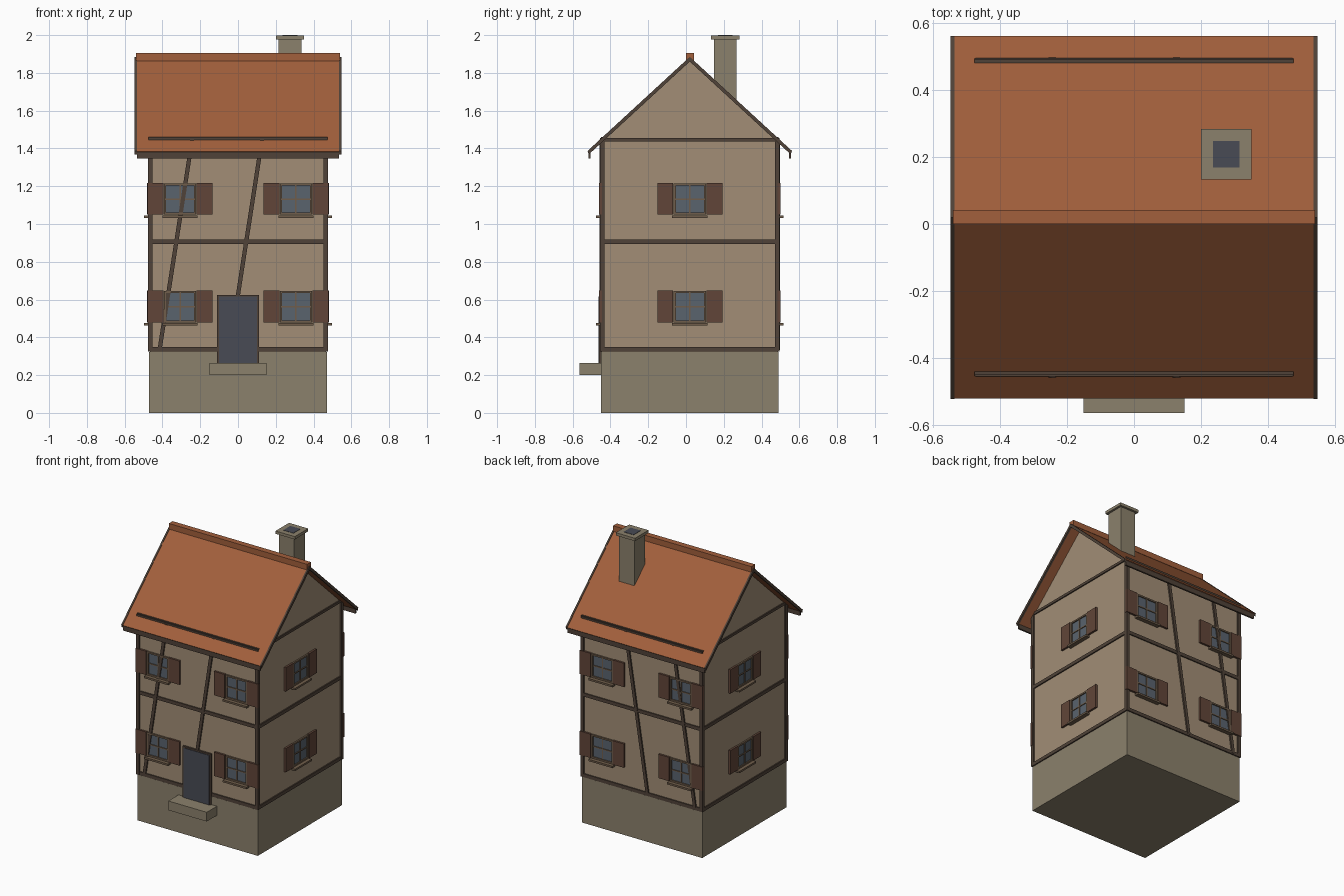
import bpy, bmesh
from math import radians, atan2, hypot
from mathutils import Matrix, Vector

if "Cube" in bpy.data.objects:
    bpy.data.objects.remove(bpy.data.objects["Cube"])

CY = 0.02          # the house sits slightly back of the step
R = 0.467          # half width of the walls


def mat(name, r, g, b):
    m = bpy.data.materials.new(name)
    m.diffuse_color = (r, g, b, 1)
    m.use_nodes = True
    m.node_tree.nodes["Principled BSDF"].inputs["Base Color"].default_value = m.diffuse_color
    return m


PLASTER = mat("plaster", .36, .27, .18)
TILE = mat("tile", .36, .115, .045)
TIMBER = mat("timber", .08, .055, .04)
SHUTTER = mat("shutter_brown", .12, .06, .04)
STONE = mat("stone", .26, .22, .15)
SLATE = mat("slate", .065, .07, .09)
GLASS = mat("glass_grey", .10, .125, .155)
FRAME = mat("frame_brown", .16, .11, .07)


def finish(name, bm, material, matrix=Matrix()):
    bmesh.ops.recalc_face_normals(bm, faces=bm.faces)
    me = bpy.data.meshes.new(name)
    bm.to_mesh(me)
    bm.free()
    me.materials.append(material)
    ob = bpy.data.objects.new(name, me)
    ob.matrix_world = matrix
    bpy.context.collection.objects.link(ob)
    return ob


def box(name, material, x, y, z, matrix=Matrix()):
    """Box from (min, max) ranges."""
    bm = bmesh.new()
    size = [r[1] - r[0] for r in (x, y, z)]
    mid = [(r[1] + r[0]) / 2 for r in (x, y, z)]
    bmesh.ops.create_cube(bm, size=1, matrix=Matrix.Translation(mid) @ Matrix.Diagonal((*size, 1)))
    return finish(name, bm, material, matrix)


def prism(name, material, profile, x0, x1):
    """Extrude a (y, z) profile along x; y is measured from the house centre."""
    bm = bmesh.new()
    face = bm.faces.new([bm.verts.new((x0, y + CY, z)) for y, z in profile])
    ext = bmesh.ops.extrude_face_region(bm, geom=[face])
    bmesh.ops.translate(bm, vec=(x1 - x0, 0, 0),
                        verts=[v for v in ext["geom"] if isinstance(v, bmesh.types.BMVert)])
    return finish(name, bm, material)


def side(deg):
    """Matrix that turns a front-facing part to another wall."""
    return Matrix.Translation((0, CY, 0)) @ Matrix.Rotation(radians(deg), 4, 'Z')


def on_wall(name, material, deg, u, d, z):
    """Box on a wall: u along the wall, d outward from the house centre."""
    return box(name, material, u, (-d[1], -d[0]), z, side(deg))


def brace(name, deg, a, b, w=0.022):
    (u0, z0), (u1, z1) = a, b
    m = side(deg) @ Matrix.Translation((u0, 0, z0)) @ Matrix.Rotation(-atan2(z1 - z0, u1 - u0), 4, 'Y')
    return box(name, TIMBER, (0, hypot(u1 - u0, z1 - z0)), (-.477, -.46), (-w / 2, w / 2), m)


def window(name, deg, u, z):
    def part(n, m, du, d, dz):
        on_wall(f"{name}_{n}", m, deg, (u + du[0], u + du[1]), d, (z + dz[0], z + dz[1]))
    w, h, t = .085, .083, .011
    part("glass", GLASS, (-w + t, w - t), (.455, .470), (-h + t, h - t))
    for s in (-1, 1):
        part("frame_side", FRAME, sorted((s * w, s * (w - t))), (.455, .478), (-h, h))
        part("frame_rail", FRAME, (-w + t, w - t), (.455, .478), sorted((s * h, s * (h - t))))
        part("shutter", SHUTTER, sorted((s * .172, s * .088)), (.465, .481), (-.083, .085))
    part("mullion", FRAME, (-.004, .004), (.46, .475), (-h + t, h - t))
    part("crossbar", FRAME, (-w + t, w - t), (.46, .475), (-.004, .004))
    part("sill", FRAME, (-.093, .093), (.46, .497), (-.1, -.087))


# stone base and plastered walls with gables
box("stone_base", STONE, (-.47, .47), (CY - .47, CY + .47), (0, .323))
prism("walls", PLASTER, [(-R, .323), (R, .323), (R, 1.435), (0, 1.866), (-R, 1.435)], -R, R)

# timber frame
for deg in (0, 90, 180, 270):
    for n, z, h in (("bottom", .338, .024), ("middle", .907, .024), ("top", 1.447, .018)):
        on_wall(f"beam_{n}_{deg}", TIMBER, deg, (-.473, .473), (.455, .475), (z - h / 2, z + h / 2))
    s = side(deg)
    box(f"corner_post_{deg}", TIMBER, (.452, .476), (-.476, -.452), (.326, 1.44), s)
for deg, s in ((0, 1), (180, -1)):
    for u in (-.415, -.045):
        brace(f"brace_{deg}", deg, (s * u, .335), (s * (u + .172), 1.445))

# windows on all four walls
for floor, z in (("lower", .562), ("upper", 1.132)):
    for deg in (0, 180):
        for u in (-.307, .307):
            window(f"window_{floor}_{deg}", deg, u, z)
    for deg in (90, 270):
        window(f"window_{floor}_{deg}", deg, 0, z)

# door and step
on_wall("door_frame", TIMBER, 0, (-.11, .11), (.45, .480), (.265, .625))
on_wall("door_panel", SLATE, 0, (-.1, .1), (.46, .484), (.265, .615))
on_wall("door_step", STONE, 0, (-.15, .15), (.465, .583), (.2, .265))

# roof slopes, verge boards, fascias and snow guards
for s, n in ((-1, "front"), (1, "back")):
    slope = [(0, 1.882), (s * .54, 1.384), (s * .53, 1.374), (0, 1.862)]
    prism(f"roof_{n}", TILE, slope, -.537, .537)
    verge = [(0, 1.885), (s * .541, 1.387), (s * .535, 1.368), (0, 1.860)]
    for x in (-.547, .535):
        prism(f"verge_{n}", TIMBER, verge, x, x + .012)
    prism(f"fascia_{n}", TIMBER, [(s * .525, 1.347), (s * .537, 1.347), (s * .537, 1.383), (s * .525, 1.383)],
          -.535, .535)
    prism(f"snow_guard_{n}", TIMBER, [(s * .46, 1.445), (s * .47, 1.445), (s * .47, 1.461), (s * .46, 1.461)],
          -.475, .475)
box("ridge_cap", TILE, (-.54, .54), (0, .042), (1.864, 1.904))

# chimney
X, Y = .275, .208
for n, m, r, z in (("shaft", STONE, .06, (1.5, 1.98)), ("cap", STONE, .075, (1.978, 1.998)),
                   ("flue", SLATE, .039, (1.96, 2.0))):
    box(f"chimney_{n}", m, (X - r, X + r), (Y - r, Y + r), z)
